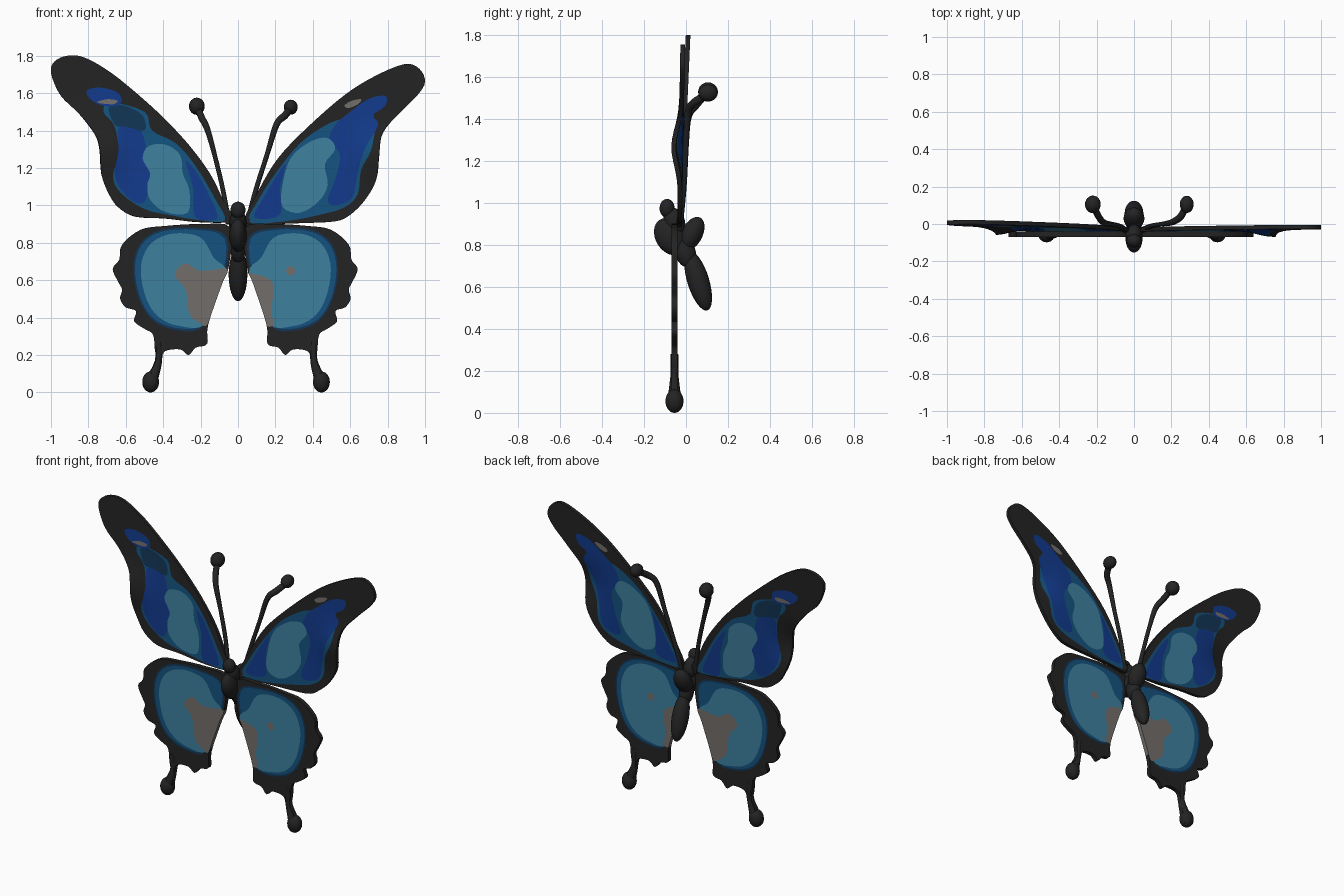
import bpy, math
from mathutils import Vector, geometry

if "Cube" in bpy.data.objects:
    bpy.data.objects.remove(bpy.data.objects["Cube"])

# ---------- flat colours ----------
COLOURS = {
    "charcoal": (0.017, 0.017, 0.017),
    "navy": (0.006, 0.035, 0.09),
    "mid_blue": (0.007, 0.085, 0.21),
    "royal_blue": (0.006, 0.042, 0.26),
    "sky_teal": (0.048, 0.215, 0.34),
    "warm_grey": (0.17, 0.155, 0.145),
}
NAMES = list(COLOURS)
MATS = []
for name, c in COLOURS.items():
    m = bpy.data.materials.new(name)
    m.diffuse_color = (*c, 1)
    m.use_nodes = True
    m.node_tree.nodes["Principled BSDF"].inputs["Base Color"].default_value = m.diffuse_color
    MATS.append(m)


# ---------- helpers ----------
def smooth_path(pts, steps, closed=True):
    """Catmull-Rom curve through the given points."""
    pts = [Vector(p) for p in pts]
    n, out = len(pts), []
    get = (lambda i: pts[i % n]) if closed else (lambda i: pts[max(0, min(n - 1, i))])
    for i in range(n if closed else n - 1):
        a, b, c, d = (get(i + k) for k in (-1, 0, 1, 2))
        for s in range(steps):
            t = s / steps
            out.append(0.5 * (2 * b + (c - a) * t + (2 * a - 5 * b + 4 * c - d) * t * t
                              + (3 * b - a - 3 * c + d) * t ** 3))
    if not closed:
        out.append(pts[-1])
    return out


def inside(p, loop):
    hit = False
    for a, b in zip(loop, loop[1:] + loop[:1]):
        if (a.y > p.y) != (b.y > p.y) and p.x < (b.x - a.x) * (p.y - a.y) / (b.y - a.y) + a.x:
            hit = not hit
    return hit


def scaled(pts, f):
    cx = sum(p[0] for p in pts) / len(pts)
    cz = sum(p[1] for p in pts) / len(pts)
    return [(cx + (x - cx) * f, cz + (z - cz) * f) for x, z in pts]


def activate(ob):
    bpy.ops.object.select_all(action='DESELECT')
    ob.select_set(True)
    bpy.context.view_layer.objects.active = ob


def wing(name, outline, patches, side, depth, thick, xs=1.0):
    """Flat wing cut along its colour patches; later patches lie over earlier ones."""
    outer = smooth_path(outline, 4)
    loops = [(smooth_path(p, 4), NAMES.index(col)) for col, p in patches]
    verts, edges = [], []
    for loop in [outer] + [l for l, _ in loops]:
        s, n = len(verts), len(loop)
        verts += loop
        edges += [(s + i, s + (i + 1) % n) for i in range(n)]
    grid = [Vector((i * 0.05, j * 0.05)) for i in range(21) for j in range(37)]
    verts += [g for g in grid if inside(g, outer)]
    vs, _, fs, *_ = geometry.delaunay_2d_cdt(verts, edges, [], 0, 1e-4)
    faces, mats = [], []
    for f in fs:
        c = sum((vs[i] for i in f), Vector((0, 0))) / len(f)
        if inside(c, outer):
            faces.append(list(f) if side > 0 else list(f)[::-1])
            mats.append(([0] + [m for l, m in loops if inside(c, l)])[-1])
    me = bpy.data.meshes.new(name)
    me.from_pydata([(side * xs * v.x, depth(v.x, v.y), v.y) for v in vs], [], faces)
    for m in MATS:
        me.materials.append(m)
    for p, m in zip(me.polygons, mats):
        p.material_index = m
    ob = bpy.data.objects.new(name, me)
    bpy.context.collection.objects.link(ob)
    mod = ob.modifiers.new("thickness", 'SOLIDIFY')
    mod.thickness, mod.offset = thick, 0
    activate(ob)
    bpy.ops.object.modifier_apply(modifier=mod.name)
    bpy.ops.object.shade_smooth_by_angle(angle=math.radians(40))


def blob(name, loc, size, tilt=0.0, roll=0.0):
    bpy.ops.mesh.primitive_uv_sphere_add(segments=24, ring_count=16, radius=1, location=loc,
                                         rotation=(tilt, roll, 0))
    ob = bpy.context.object
    ob.name, ob.scale = name, size
    ob.data.materials.append(MATS[0])
    bpy.ops.object.shade_smooth()


def tube(name, pts, radii):
    path = smooth_path(pts, 5, closed=False)
    cu = bpy.data.curves.new(name, 'CURVE')
    cu.dimensions, cu.bevel_depth, cu.bevel_resolution, cu.use_fill_caps = '3D', 1.0, 3, True
    sp = cu.splines.new('POLY')
    sp.points.add(len(path) - 1)
    for i, (p, v) in enumerate(zip(sp.points, path)):
        k = min(i // 5, len(radii) - 2)
        t = i / 5 - k
        p.co, p.radius = (*v, 1), radii[k] * (1 - t) + radii[k + 1] * t
    cu.materials.append(MATS[0])
    ob = bpy.data.objects.new(name, cu)
    bpy.context.collection.objects.link(ob)
    activate(ob)
    bpy.ops.object.convert(target='MESH')
    bpy.ops.object.shade_smooth_by_angle(angle=math.radians(50))


# ---------- forewings (x measured outward, z up) ----------
def fore_depth(tip):
    return lambda x, z: (-0.03 + (tip + 0.03) * (z - 0.9) / 0.9
                         - 0.035 * math.exp(-((x - 0.75) ** 2 + (z - 1.27) ** 2) / 0.015))


left_fore = [(.03, .92), (.08, 1.03), (.15, 1.17), (.26, 1.32), (.39, 1.46), (.52, 1.58), (.68, 1.71),
             (.82, 1.79), (.91, 1.80), (.98, 1.77), (1.0, 1.71), (.95, 1.59), (.85, 1.49), (.765, 1.38),
             (.74, 1.30), (.73, 1.165), (.69, 1.06), (.64, .99), (.55, .94), (.39, .93), (.2, .91)]
base = [(.07, .92), (.12, 1.03), (.22, 1.2), (.33, 1.33), (.46, 1.4), (.5, 1.5), (.68, 1.55), (.72, 1.5),
        (.66, 1.42), (.64, 1.27), (.67, 1.16), (.63, 1.07), (.5, .98), (.35, .945), (.2, .92)]
lobe = [(.64, 1.41), (.58, 1.43), (.52, 1.4), (.49, 1.3), (.47, 1.15), (.5, 1.02), (.56, 1.02), (.63, 1.09),
        (.66, 1.18), (.64, 1.3)]
dark = [(.69, 1.53), (.6, 1.53), (.51, 1.48), (.5, 1.4), (.6, 1.42), (.66, 1.43)]
tip = [(.81, 1.61), (.74, 1.63), (.64, 1.6), (.63, 1.54), (.71, 1.53), (.78, 1.56)]
streak = [(.755, 1.55), (.7, 1.567), (.645, 1.56), (.67, 1.54)]
centre = [(.48, 1.315), (.39, 1.325), (.31, 1.27), (.295, 1.17), (.26, 1.08), (.27, .96), (.39, .965),
          (.47, 1.03), (.485, 1.11), (.47, 1.17), (.51, 1.25)]
inner = [(.28, 1.24), (.2, 1.14), (.11, .95), (.15, .92), (.23, .94), (.24, 1.09)]
wing("left_forewing", left_fore,
     [("mid_blue", base), ("royal_blue", lobe), ("navy", dark), ("royal_blue", tip),
      ("warm_grey", streak), ("royal_blue", inner), ("sky_teal", centre)], -1, fore_depth(0.01), 0.022)

right_fore = [(.03, .9), (.11, 1.08), (.22, 1.26), (.385, 1.43), (.57, 1.59), (.73, 1.69), (.89, 1.755),
              (.97, 1.73), (1.0, 1.66), (.96, 1.59), (.87, 1.50), (.775, 1.39), (.755, 1.27), (.74, 1.14),
              (.68, 1.03), (.6, .95), (.52, .915), (.33, .905), (.17, .9)]
base = [(.06, .91), (.11, 1.03), (.2, 1.17), (.33, 1.33), (.47, 1.43), (.57, 1.47), (.68, 1.54), (.73, 1.45),
        (.715, 1.3), (.66, 1.19), (.64, 1.06), (.57, .99), (.44, .95), (.25, .915)]
lobe = [(.52, 1.43), (.6, 1.5), (.7, 1.57), (.79, 1.585), (.785, 1.53), (.72, 1.48), (.75, 1.43), (.68, 1.3),
        (.64, 1.17), (.61, 1.04), (.52, 1.0), (.48, 1.03), (.52, 1.14), (.545, 1.27), (.49, 1.35)]
streak = [(.57, 1.535), (.61, 1.56), (.66, 1.567), (.64, 1.54), (.59, 1.52)]
centre = [(.28, 1.25), (.385, 1.34), (.48, 1.36), (.52, 1.3), (.465, 1.22), (.48, 1.11), (.43, 1.02),
          (.33, .96), (.24, .99), (.235, 1.09)]
inner = [(.09, .935), (.13, 1.03), (.25, 1.22), (.225, 1.09), (.225, .95)]
wing("right_forewing", right_fore,
     [("mid_blue", base), ("royal_blue", lobe), ("warm_grey", streak),
      ("royal_blue", inner), ("sky_teal", centre)], 1, fore_depth(-0.015), 0.022)

# ---------- scalloped hindwings with tails ----------
hind = [(.04, .88), (.2, .9), (.39, .89), (.52, .87), (.62, .79), (.635, .71), (.67, .66), (.64, .59),
        (.62, .55), (.63, .5), (.6, .455), (.545, .435), (.555, .38), (.5, .34), (.455, .31), (.445, .23),
        (.44, .175), (.48, .1), (.51, .06), (.5, .02), (.465, .005), (.435, .02), (.425, .08), (.41, .165),
        (.39, .22), (.31, .23), (.265, .2), (.225, .24), (.165, .26), (.16, .36), (.085, .58), (.05, .67)]
ring = [(.06, .83), (.22, .88), (.41, .87), (.52, .8), (.56, .67), (.53, .5), (.45, .38), (.31, .33),
        (.18, .36), (.08, .6)]
disc = [(.19, .82), (.28, .85), (.39, .84), (.48, .78), (.52, .66), (.49, .5), (.42, .4), (.31, .355),
        (.17, .37), (.06, .63), (.13, .72)]
grey_left = [(.05, .66), (.085, .575), (.16, .37), (.2, .37), (.26, .42), (.28, .55), (.34, .63), (.28, .69),
             (.2, .65)]
grey_right = [(.05, .63), (.17, .61), (.2, .55), (.185, .44), (.2, .36), (.14, .37), (.09, .52)]
spot = [(.295 + .027 * math.cos(a), .65 + .027 * math.sin(a)) for a in (0, 1.57, 3.14, 4.71)]
shared = [("navy", ring), ("mid_blue", scaled(ring, .96)), ("sky_teal", disc)]
for side, label, xs, greys in ((-1, "left", 1.0, [grey_left]), (1, "right", .955, [grey_right, spot])):
    wing(label + "_hindwing", hind, shared + [("warm_grey", g) for g in greys], side,
         lambda x, z: -0.055, 0.028, xs)
    # rounded tail stalk and drop
    k = side * xs
    tube(label + "_tail_stalk", [(k * .425, -.055, .28), (k * .425, -.055, .17), (k * .455, -.055, .08)],
         [.018, .02, .032])
    blob(label + "_tail_drop", (k * .467, -.055, .056), (.045, .043, .056))

# ---------- body ----------
blob("head", (0, -.09, .975), (.04, .036, .045))
blob("neck", (0, -.055, .91), (.045, .05, .07), .3)
blob("thorax_front", (0, -.075, .84), (.046, .07, .095), .55)
blob("thorax_back", (0, .03, .855), (.056, .05, .085), -.45)
blob("waist", (0, -.005, .77), (.042, .05, .08), .3)
blob("abdomen", (0, .058, .63), (.05, .052, .148), .3)

# ---------- antennae ----------
tube("left_antenna", [(-.05, -.03, .9), (-.08, -.01, 1.08), (-.125, 0, 1.27), (-.165, .01, 1.41),
                      (-.195, .05, 1.47), (-.215, .095, 1.52)], [.016, .013, .013, .017, .019, .018])
blob("left_antenna_club", (-.22, .105, 1.53), (.042, .047, .046))
tube("right_antenna", [(.05, -.03, .9), (.095, -.01, 1.08), (.155, 0, 1.27), (.205, .01, 1.43),
                       (.25, .04, 1.48), (.275, .09, 1.51)], [.016, .013, .013, .017, .02, .018])
blob("right_antenna_club", (.282, .105, 1.525), (.037, .046, .04))
